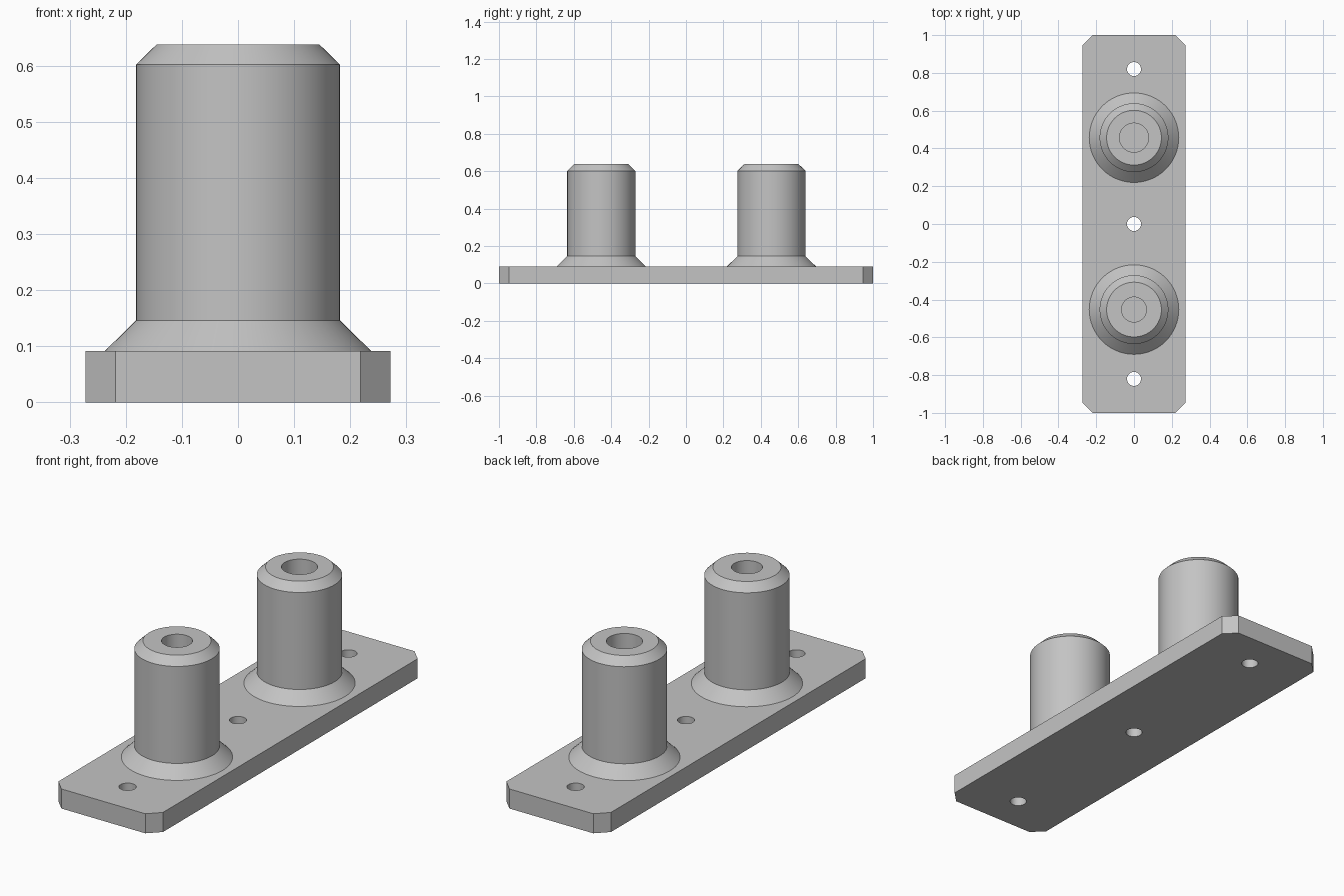
import bpy, bmesh
from math import sin, cos, tau, radians

cube = bpy.data.objects.get("Cube")
if cube:
    bpy.data.objects.remove(cube, do_unlink=True)

grey = bpy.data.materials.new("plain grey")
grey.use_nodes = True
grey.diffuse_color = (0.55, 0.55, 0.55, 1)
grey.node_tree.nodes["Principled BSDF"].inputs["Base Color"].default_value = grey.diffuse_color

PLATE_TOP = 0.092
POST_Y = 0.455


def finish(bm, name):
    bmesh.ops.recalc_face_normals(bm, faces=bm.faces[:])
    mesh = bpy.data.meshes.new(name)
    bm.to_mesh(mesh)
    bm.free()
    mesh.materials.append(grey)
    obj = bpy.data.objects.new(name, mesh)
    bpy.context.collection.objects.link(obj)
    bpy.ops.object.select_all(action="DESELECT")
    obj.select_set(True)
    bpy.context.view_layer.objects.active = obj
    bpy.ops.object.shade_smooth_by_angle(angle=radians(30))
    return obj


def ring(radius, y=0, z=0, sides=64):
    return [(radius * cos(tau * i / sides), y + radius * sin(tau * i / sides), z)
            for i in range(sides)]


def loop_edges(bm, points):
    verts = [bm.verts.new(p) for p in points]
    return [bm.edges.new((a, b)) for a, b in zip(verts, verts[1:] + verts[:1])]


# Base plate: clipped rectangle with three through holes
w, l, c = 0.272, 1.0, 0.054
outline = [(w, c - l, 0), (w, l - c, 0), (w - c, l, 0), (c - w, l, 0),
           (-w, l - c, 0), (-w, c - l, 0), (c - w, -l, 0), (w - c, -l, 0)]
bm = bmesh.new()
edges = loop_edges(bm, outline)
for y in (-0.82, 0, 0.82):
    edges += loop_edges(bm, ring(0.037, y))
bmesh.ops.triangle_fill(bm, use_beauty=True, use_dissolve=False, edges=edges)
grown = bmesh.ops.extrude_face_region(bm, geom=bm.faces[:], use_keep_orig=True)["geom"]
bmesh.ops.translate(bm, vec=(0, 0, PLATE_TOP),
                    verts=[v for v in grown if isinstance(v, bmesh.types.BMVert)])
finish(bm, "base_plate")


# Posts: flared foot, chamfered rim and a blind bore
def post(name, y, bore):
    profile = [(0.237, PLATE_TOP), (0.182, 0.146), (0.182, 0.602), (0.145, 0.638),
               (bore, 0.638), (bore, PLATE_TOP + 0.001)]
    bm = bmesh.new()
    rings = [[bm.verts.new(p) for p in ring(r, y, z)] for r, z in profile]
    for low, high in zip(rings, rings[1:]):
        for i in range(len(low)):
            bm.faces.new((low[i - 1], low[i], high[i], high[i - 1]))
    bm.faces.new(rings[-1])
    finish(bm, name)


post("front_post", -POST_Y + 0.002, 0.066)
post("back_post", POST_Y + 0.002, 0.077)
